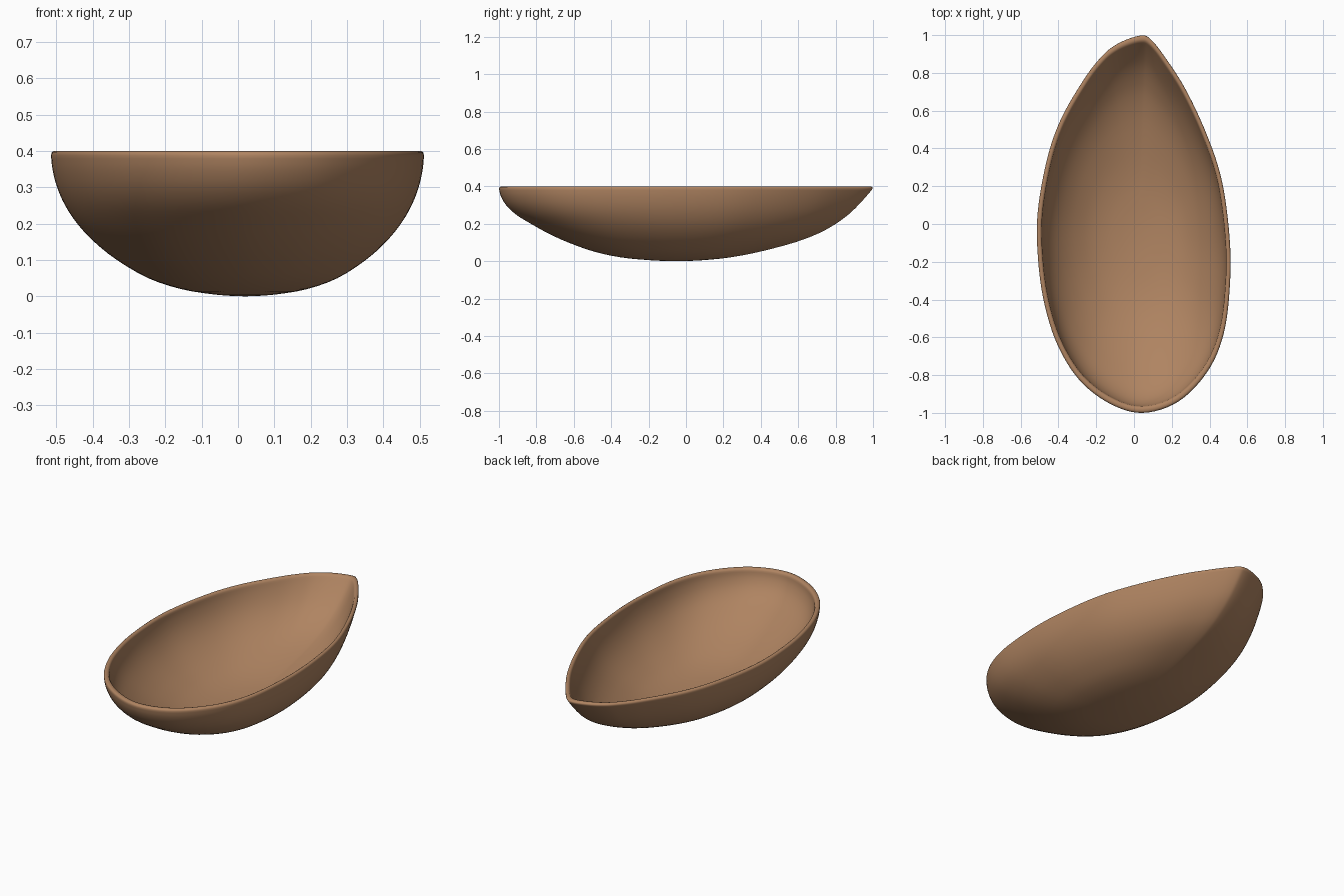
import bpy, bmesh, math

if "Cube" in bpy.data.objects:
    bpy.data.objects.remove(bpy.data.objects["Cube"])

HEIGHT = 0.4
FLOOR = 0.025            # wall thickness at the bottom
CX, CY = 0.02, -0.05     # lowest point of the shell

# Rim outline seen from above (clockwise from the front, closed)
OUTLINE = [(0.045, -1.0), (-0.13, -0.95), (-0.29, -0.825), (-0.405, -0.64), (-0.475, -0.42),
           (-0.508, -0.185), (-0.51, 0.06), (-0.46, 0.345), (-0.385, 0.56), (-0.26, 0.775),
           (-0.17, 0.89), (-0.105, 0.945), (-0.035, 0.98), (0.04, 1.0), (0.083, 0.985),
           (0.15, 0.905), (0.27, 0.72), (0.385, 0.475), (0.465, 0.23), (0.506, -0.07),
           (0.508, -0.32), (0.475, -0.58), (0.39, -0.78), (0.235, -0.94)]

# Wall profile: height, then the outline scale at the sides, front and back
PROFILE = [(0.0015, 0.08, 0.07, 0.06), (0.006, 0.18, 0.16, 0.14), (0.02, 0.34, 0.31, 0.27),
           (0.05, 0.51, 0.46, 0.42), (0.1, 0.67, 0.61, 0.60), (0.15, 0.785, 0.725, 0.725),
           (0.2, 0.87, 0.82, 0.81), (0.25, 0.93, 0.905, 0.875), (0.3, 0.97, 0.96, 0.925),
           (0.35, 0.993, 0.99, 0.968), (0.388, 1.0, 1.0, 0.998)]


def catmull(a, b, c, d, t):
    return tuple(0.5 * (2*q + (r-p)*t + (2*p-5*q+4*r-s)*t*t + (3*q-p-3*r+s)*t**3)
                 for p, q, r, s in zip(a, b, c, d))


def smooth(points, steps, closed):
    n, out = len(points), []
    at = (lambda i: points[i % n]) if closed else (lambda i: points[max(0, min(n-1, i))])
    for i in range(n if closed else n-1):
        out += [catmull(at(i-1), at(i), at(i+1), at(i+2), k/steps) for k in range(steps)]
    return out if closed else out + [points[-1]]


rim = smooth(OUTLINE, 6, True)
levels = smooth(PROFILE, 3, False)


def ring(level, inner=False, inset=1.0):
    z, side, front, back = level
    pts = []
    for x, y in rim:
        dx, dy = x - CX, y - CY
        a = math.atan2(dy / (1.05 if dy > 0 else 0.95), dx / 0.51)
        end = back if dy > 0 else front
        w = math.sin(a) ** 2
        s = side * (1-w) + end * w
        # lower rings relax from teardrop to ellipse
        f = min(1, max(0, 1-s) * 0.9)
        ex = math.cos(a) * 0.51
        ey = math.sin(a) * (1.05 if dy > 0 else 0.95)
        px, py = dx*(1-f) + ex*f, dy*(1-f) + ey*f
        kx, ky = (0.952, 0.963) if inner else (inset, 1-(1-inset)*0.75)
        pz = FLOOR + z * (HEIGHT-FLOOR) / HEIGHT if inner else z
        pts.append((CX + px*s*kx, CY + py*s*ky, pz))
    return pts


# Shell: outer wall, rounded rim, inner wall, in one loft
rings = [ring(l) for l in levels]
rings += [ring((0.396, 1, 1, 1), inset=0.996), ring((HEIGHT, 1, 1, 1), inset=0.985),
          ring((HEIGHT, 1, 1, 1), inset=0.97), ring((0.397, 1, 1, 1), inset=0.958)]
rings += [ring(l, inner=True) for l in reversed(levels)]

bm = bmesh.new()
loops = [[bm.verts.new(p) for p in r] for r in rings]
n = len(rim)
for lo, hi in zip(loops, loops[1:]):
    for i in range(n):
        j = (i+1) % n
        bm.faces.new((lo[i], lo[j], hi[j], hi[i]))
for loop, z in ((loops[0], 0.0), (loops[-1], FLOOR)):
    c = bm.verts.new((CX, CY, z))
    for i in range(n):
        bm.faces.new((loop[i], loop[(i+1) % n], c))
bmesh.ops.recalc_face_normals(bm, faces=bm.faces)
for f in bm.faces:
    f.smooth = True

mesh = bpy.data.meshes.new("shell_bowl")
bm.to_mesh(mesh)
bm.free()
brown = bpy.data.materials.new("warm brown")
brown.diffuse_color = (0.43, 0.23, 0.12, 1)
brown.use_nodes = True
brown.node_tree.nodes["Principled BSDF"].inputs["Base Color"].default_value = brown.diffuse_color
mesh.materials.append(brown)
bowl = bpy.data.objects.new("shell_bowl", mesh)
bpy.context.collection.objects.link(bowl)
